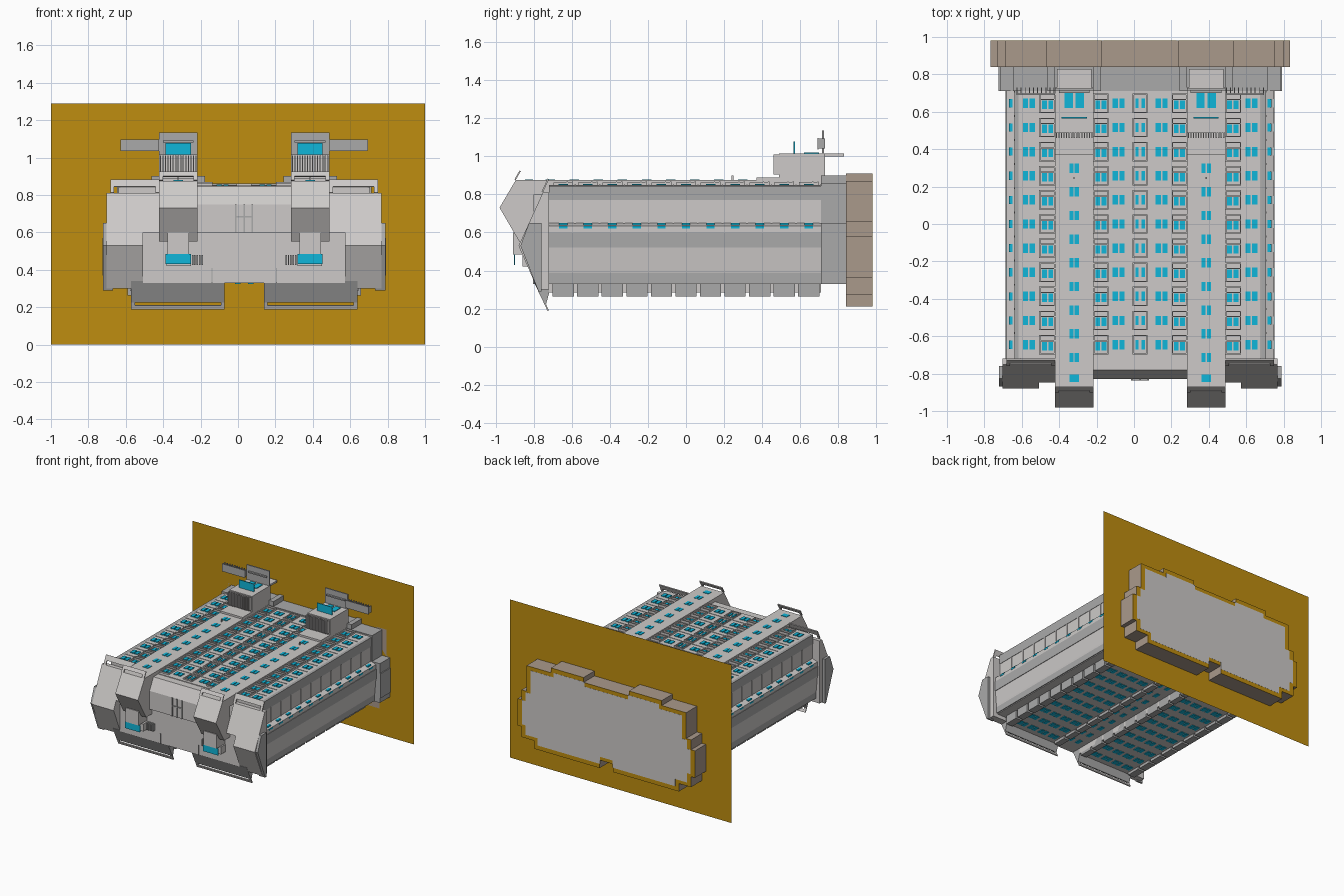
import bpy, bmesh
from mathutils import Vector

CX = 0.033                      # symmetry plane of the building
FLOORS = [0.645 - 0.129 * i for i in range(11)]


def material(name, rgb):
    m = bpy.data.materials.new(name)
    m.diffuse_color = (*rgb, 1)
    return m


TEAL = material("glass", (0.005, 0.47, 0.70))
GOLD = material("ground", (0.52, 0.27, 0.005))
BROWN = material("plinth", (0.40, 0.32, 0.26))
LIGHT = material("pale_wall", (0.61, 0.59, 0.58))
GREY = material("grey_wall", (0.40, 0.40, 0.40))


def finish(name, bm, mat=LIGHT):
    bmesh.ops.recalc_face_normals(bm, faces=bm.faces)
    me = bpy.data.meshes.new(name)
    bm.to_mesh(me)
    bm.free()
    ob = bpy.data.objects.new(name, me)
    bpy.context.collection.objects.link(ob)
    me.materials.append(mat)
    return ob


def add_prism(bm, ring, offset):
    vs = [bm.verts.new(p) for p in ring]
    f = bm.faces.new(vs)
    r = bmesh.ops.extrude_face_region(bm, geom=[f])
    bmesh.ops.translate(bm, vec=offset, verts=[g for g in r["geom"] if isinstance(g, bmesh.types.BMVert)])


def side_prism(name, u0, u1, prof, mat=LIGHT):
    """(y,z) profile extruded along x on both sides of the symmetry plane"""
    bm = bmesh.new()
    for s in (1, -1):
        a, b = CX + s * u0, CX + s * u1
        add_prism(bm, [(a, y, z) for y, z in prof], (b - a, 0, 0))
    return finish(name, bm, mat)


def boxes(name, items, mat=LIGHT):
    """mirrored boxes (u0,u1,y0,y1,z0,z1), u measured from the symmetry plane"""
    bm = bmesh.new()
    for u0, u1, y0, y1, z0, z1 in items:
        for s in (1, -1):
            a, b = CX + s * u0, CX + s * u1
            add_prism(bm, [(a, y0, z0), (a, y1, z0), (a, y1, z1), (a, y0, z1)], (b - a, 0, 0))
    return finish(name, bm, mat)


def section(name, half, y0, y1, mat=LIGHT):
    """half (u,z) cross-section, mirrored and extruded along y"""
    ring = half + [(-u, z) for u, z in reversed(half) if u > 0]
    bm = bmesh.new()
    add_prism(bm, [(CX + u, y0, z) for u, z in ring], (0, y1 - y0, 0))
    return finish(name, bm, mat)


def slot_rail(name, u0, u1, p, q, t=0.008):
    """slotted parapet rail rising from p to q in the (y,z) plane"""
    p, q = Vector(p), Vector(q)
    n = Vector((-(q - p).y, (q - p).x)).normalized() * t
    m, e = p.lerp(q, 0.45), 0.02

    def quad(a, b):
        return [tuple(a), tuple(b), tuple(b + n), tuple(a + n)]
    side_prism(name + "_top", u0, u1, quad(m, q))
    side_prism(name + "_inner_post", u0, u0 + e, quad(p, m))
    side_prism(name + "_outer_post", u1 - e, u1, quad(p, m))


# ground sheet and foundation
bm = bmesh.new()
bm.faces.new([bm.verts.new(c) for c in [(-1, .84, 0), (1, .84, 0), (1, .84, 1.29), (-1, .84, 1.29)]])
finish("ground_sheet", bm, GOLD)
foot = [(0, .87), (.205, .87), (.205, .91), (.5, .91), (.5, .87), (.72, .87), (.72, .66), (.765, .66),
        (.765, .58), (.8, .58), (.8, .36), (.765, .36), (.765, .275), (.655, .275), (.655, .21),
        (.06, .21), (.06, .275), (0, .275)]
section("foundation", foot, .84, .978, BROWN)
section("foundation_rim", foot, .978, .98, GOLD)
section("foundation_base", [(u * .95, .56 + (z - .56) * .9) for u, z in foot], .979, .981, LIGHT)

# tower body with a stepped side wall, and the base storey
body = [(0, .85), (.64, .85), (.67, .835), (.67, .65), (.715, .635), (.715, .52), (.705, .40), (.695, .33),
        (.61, .33), (.61, .285), (.105, .285), (.105, .33), (0, .33)]
section("tower_body", body, -.72, .71)
section("base_storey", [(0, .86), (.68, .86), (.68, .65), (.75, .65), (.75, .33), (0, .33)], .71, .84, GREY)
section("base_side_bump", [(0, .57), (.757, .57), (.757, .37), (0, .37)], .71, .84, GREY)
boxes("side_band", [(.69, .719, -.72, .71, .52, .60), (.64, .673, -.72, .71, .77, .845),
                    (.68, .703, -.72, .71, .335, .40)], GREY)

# vertical risers on the facade and floor ledges
boxes("stair_riser", [(.25, .455, -.87, .71, .80, .875)])
boxes("floor_ledges", [(0, .64, y + .06, y + .066, .84, .853) for y in FLOORS])
boxes("side_ribs", [(.66, .675, y + .057, y + .067, .64, .77) for y in FLOORS])

# facade windows
panes = []
for y in FLOORS:
    for u in (.115, .595):
        panes += [(u + d, u + d + .028, y - .025, y + .025, .84, .856) for d in (-.032, .004)]
    for u in (.21, .495):
        panes += [(u + d, u + d + .026, y - .03, y + .015, .84, .855) for d in (-.03, .004)]
    panes.append((.008, .025, y - .025, y + .025, .84, .857))
    panes.append((.682, .702, y - .022, y + .022, .625, .65))
    panes.append((.70, .717, y - .022, y + .022, .622, .634))
for i in range(10):
    y = .425 - .1265 * i
    panes += [(.353 + d, .353 + d + .022, y - .025, y + .025, .87, .879) for d in (-.025, .003)]
panes.append((.328, .378, -.845, -.805, .87, .879))
boxes("facade_windows", panes, TEAL)

# balconies: parapet, end wall and side cheeks
rails = []
for y in FLOORS:
    for a, b in ((.17, .25), (.455, .54)):
        rails += [(a, b, y + .045, y + .052, .84, .868), (a, b, y - .052, y - .046, .84, .862),
                  (a, a + .006, y - .05, y + .05, .84, .864), (b - .006, b, y - .05, y + .05, .84, .864),
                  (a, b, y + .018, y + .024, .84, .868)]
    rails += [(.033, .04, y - .05, y + .05, .84, .86), (0, .04, y + .045, y + .052, .84, .86),
              (0, .04, y - .052, y - .046, .84, .86)]
boxes("balconies", rails)

# rear side (underneath): windows and balconies
boxes("rear_windows", [(u + d, u + d + .03, y - .025, y + .025, .28, .287)
                       for y in FLOORS for u in (.21, .31, .41, .51) for d in (-.035, .005)], TEAL)
boxes("rear_balconies", [(a, b, y - .056, y + .056, .263, .335)
                         for y in FLOORS for a, b in ((.105, .155), (.565, .625))], GREY)
boxes("rear_centre_windows", [(.02, .05, y - .025, y + .025, .325, .332) for y in FLOORS], TEAL)

# sloped roof crowns
side_prism("wing_roof", .54, .735, [(-.72, .81), (-.752, .81), (-.88, .53), (-.78, .30), (-.72, .30)])
side_prism("wing_roof_inner", .455, .54, [(-.72, .81), (-.752, .81), (-.848, .60), (-.72, .60)])
slot_rail("wing_rail", .455, .715, (-.752, .81), (-.72, .88))
side_prism("side_flare", .70, .755, [(-.76, .65), (-.825, .65), (-.87, .53), (-.775, .29), (-.76, .29)], GREY)
side_prism("centre_roof", 0, .25, [(-.72, .845), (-.78, .845), (-.83, .75), (-.83, .60), (-.80, .60), (-.72, .60)])
boxes("flat_roof", [(0, .54, -.80, -.70, .33, .60)])
side_prism("rear_crown", .105, .605, [(-.72, .34), (-.80, .34), (-.745, .225), (-.735, .225), (-.72, .28)], GREY)
slot_rail("rear_crown_rail", .105, .605, (-.745, .225), (-.728, .187))
side_prism("stair_crown", .25, .455, [(-.80, .875), (-.895, .875), (-.98, .73), (-.875, .55), (-.80, .55)])
slot_rail("stair_crown_rail", .25, .455, (-.895, .875), (-.868, .922))

# roof huts, vents and the centre hatch
boxes("roof_hut", [(.295, .41, -.91, -.80, .485, .60), (.285, .415, -.86, -.80, .42, .48)])
boxes("roof_hut_window", [(.285, .42, -.905, -.898, .43, .485)], TEAL)
boxes("roof_vents", [(.22 + .013 * i, .228 + .013 * i, -.83, -.79, .425, .48) for i in range(5)], GREY)
boxes("roof_hatch", [(.04, .048, -.838, -.82, .60, .75), (0, .048, -.838, -.82, .68, .688),
                     (0, .004, -.838, -.82, .60, .75), (.17, .175, -.805, -.79, .33, .41)], GREY)

# entrance blocks with canopy, glass and sign arm
boxes("entrance_block", [(.25, .455, .49, .73, .84, 1.015), (.25, .455, .37, .49, .84, .89),
                         (.35, .356, .24, .25, .86, .90)])
boxes("entrance_fins", [(.255 + .0135 * i, .261 + .0135 * i, .46, .49, .905, 1.01) for i in range(15)])
boxes("entrance_canopy", [(.26, .445, .73, .83, 1.0, 1.015)])
boxes("entrance_glass", [(.285, .42, .565, .572, 1.015, 1.078), (.30, .345, .62, .70, 1.01, 1.02),
                         (.36, .405, .62, .70, 1.01, 1.02)], TEAL)
boxes("sign_panel", [(.25, .455, .715, .725, 1.015, 1.135), (.27, .435, .70, .72, 1.08, 1.09)], GREY)
boxes("sign_arm", [(.455, .66, .69, .697, 1.035, 1.097)], GREY)
boxes("arm_ribs", [(.458 + .022 * i, .463 + .022 * i, .69, .73, 1.04, 1.095) for i in range(10)], GREY)
boxes("entrance_path", [(.21, .25, .71, .84, .84, .90), (.455, .495, .71, .84, .84, .90),
                        (.25, .455, .72, .84, .84, .89)], GREY)
